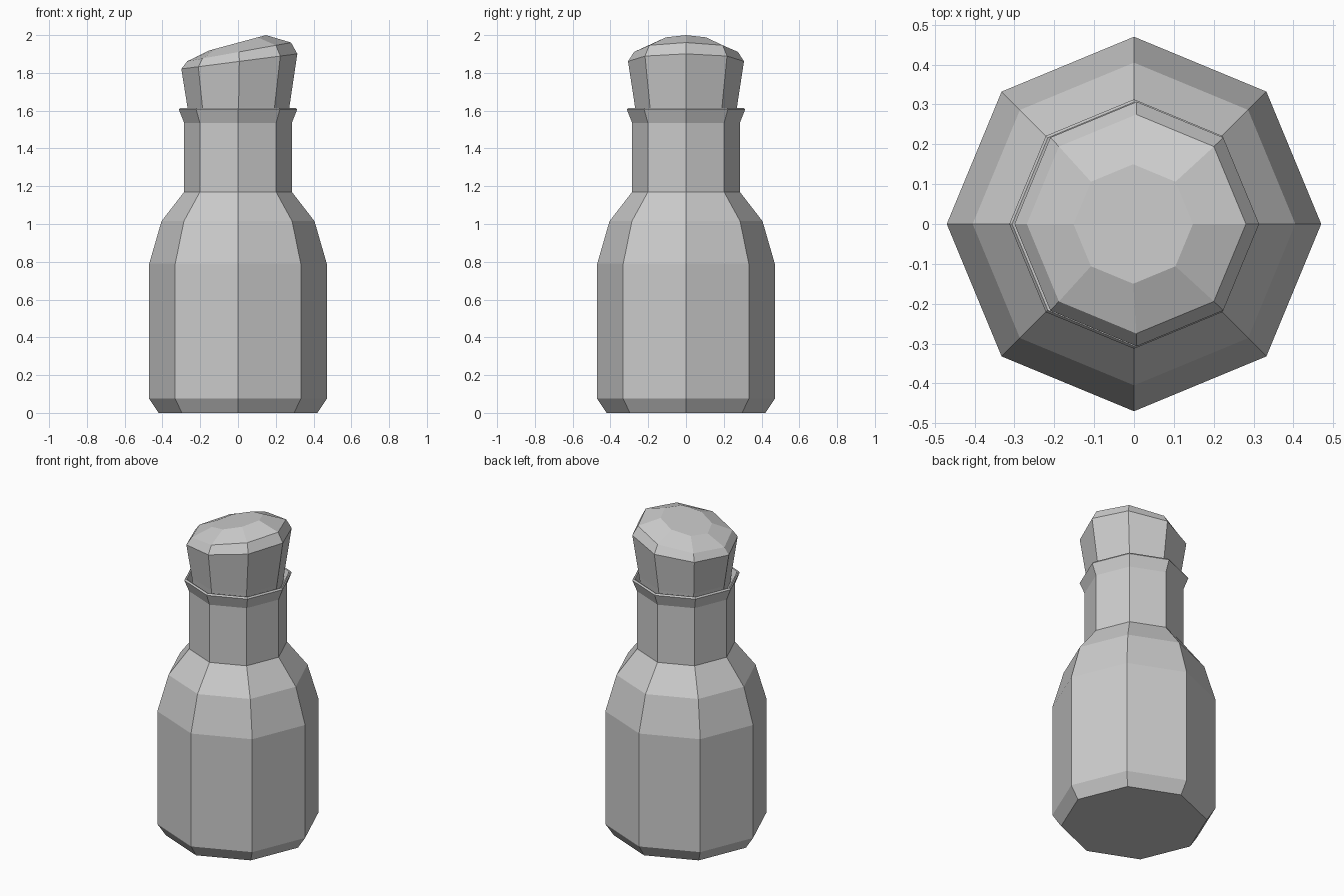
import bpy, bmesh, math

if "Cube" in bpy.data.objects:
    bpy.data.objects.remove(bpy.data.objects["Cube"])

SIDES = 8

def lathe(name, rings):
    """Stack octagonal rings (radius, height, tilt, x offset), capped at both ends."""
    bm = bmesh.new()
    loops = []
    for r, z, tilt, dx in rings:
        loop = []
        for i in range(SIDES):
            a = 2 * math.pi * i / SIDES
            x, y = r * math.cos(a) + dx, r * math.sin(a)
            loop.append(bm.verts.new((x, y, z + tilt * x)))
        loops.append(loop)
    for low, high in zip(loops, loops[1:]):
        for i in range(SIDES):
            j = (i + 1) % SIDES
            bm.faces.new((low[i], low[j], high[j], high[i]))
    bm.faces.new(loops[0][::-1])
    bm.faces.new(loops[-1])
    bmesh.ops.recalc_face_normals(bm, faces=bm.faces)
    mesh = bpy.data.meshes.new(name)
    bm.to_mesh(mesh)
    bm.free()
    obj = bpy.data.objects.new(name, mesh)
    bpy.context.collection.objects.link(obj)
    return obj

# Bottle: chamfered base, body, shoulders, neck, flared lip and recessed mouth
bottle = [(0.42, 0.0), (0.47, 0.075), (0.47, 0.79), (0.405, 1.015),
          (0.285, 1.17), (0.285, 1.535), (0.313, 1.605), (0.306, 1.615),
          (0.298, 1.613), (0.27, 1.54)]
lathe("bottle", [(r, z, 0, 0) for r, z in bottle])

# Stopper: tapered plug with a slanted, faceted top
lathe("stopper", [(0.26, 1.545, 0, 0.002), (0.27, 1.62, 0.02, 0.003),
                  (0.307, 1.86, 0.13, 0.007), (0.275, 1.91, 0.18, 0.006),
                  (0.15, 1.96, 0.27, -0.002)])
